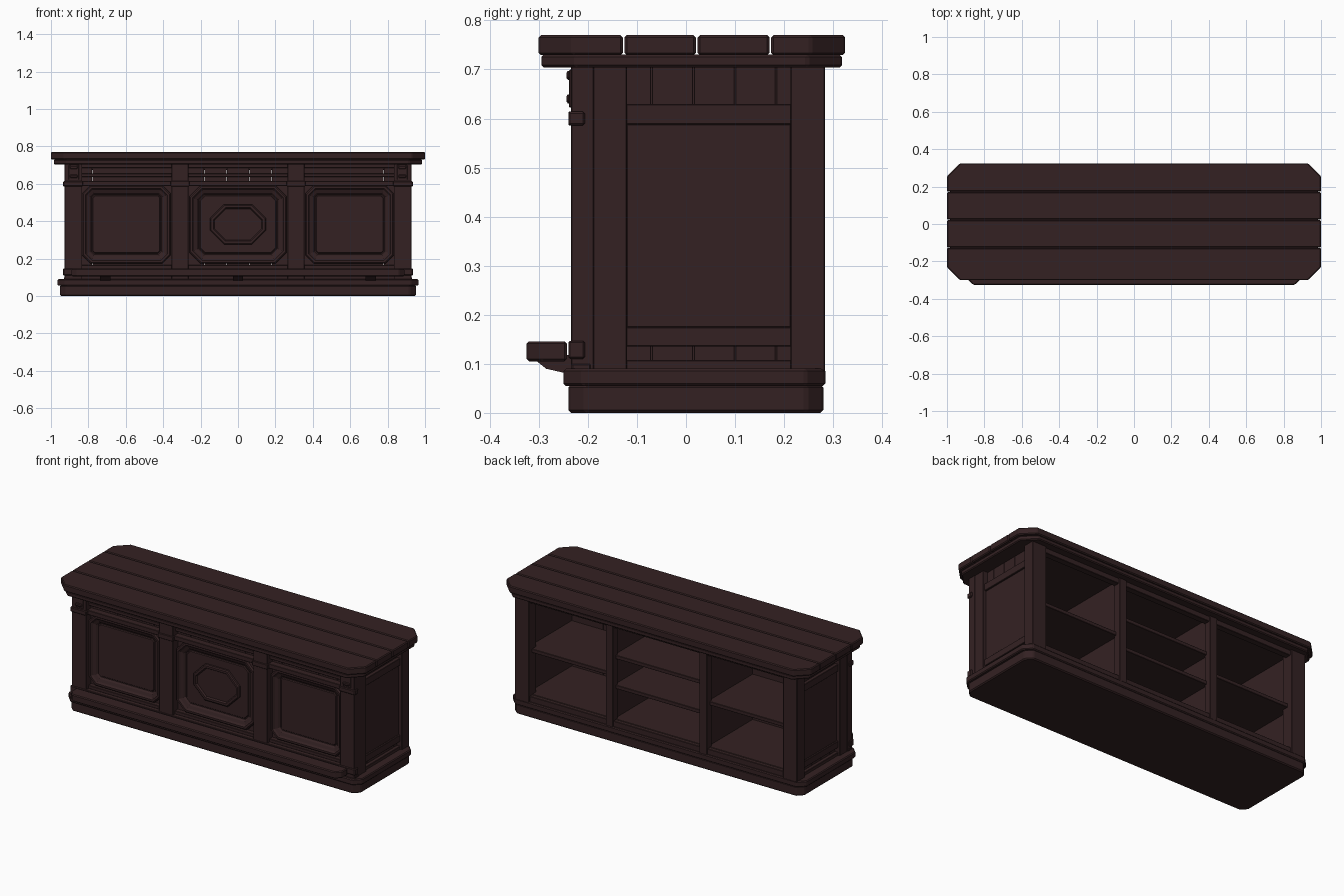
import bpy, bmesh

cube = bpy.data.objects.get("Cube")
if cube:
    bpy.data.objects.remove(cube, do_unlink=True)

wood = bpy.data.materials.new("dark_stained_wood")
wood.use_nodes = True
COLOUR = (0.034, 0.0155, 0.0165, 1)
wood.diffuse_color = COLOUR
wood.node_tree.nodes["Principled BSDF"].inputs["Base Color"].default_value = COLOUR


def finish(name, bm, bevel=0.0):
    bmesh.ops.recalc_face_normals(bm, faces=bm.faces)
    mesh = bpy.data.meshes.new(name)
    bm.to_mesh(mesh)
    bm.free()
    mesh.materials.append(wood)
    obj = bpy.data.objects.new(name, mesh)
    bpy.context.collection.objects.link(obj)
    if bevel:
        mod = obj.modifiers.new("worn_edges", 'BEVEL')
        mod.width = bevel
        mod.segments = 1
        mod.limit_method = 'ANGLE'
    return obj


def loft(name, loops, bevel=0.0):
    """Closed solid through a list of equal-length point loops."""
    bm = bmesh.new()
    rings = [[bm.verts.new(p) for p in loop] for loop in loops]
    for a, b in zip(rings, rings[1:]):
        for i in range(len(a)):
            j = (i + 1) % len(a)
            bm.faces.new((a[i], a[j], b[j], b[i]))
    bm.faces.new(rings[0])
    bm.faces.new(rings[-1])
    return finish(name, bm, bevel)


def box(name, x, y, z, bevel=0.002):
    flat = [(x[0], y[0]), (x[1], y[0]), (x[1], y[1]), (x[0], y[1])]
    return loft(name, [[(*p, h) for p in flat] for h in z], bevel)


def cut_slab(name, half, y, z, front=0.0, back=0.0, bevel=0.005):
    """Horizontal board with its front and/or back corners cut off."""
    pts = []
    for s, cut, yy, inward in ((-1, front, y[0], 1), (1, front, y[0], 1),
                               (1, back, y[1], -1), (-1, back, y[1], -1)):
        side, end = (s * half, yy + inward * cut), (s * (half - cut), yy)
        if not cut:
            pts.append(end)
        else:
            pts += [side, end] if s * inward < 0 else [end, side]
    return loft(name, [[(*p, h) for p in pts] for h in z], bevel)


def moulding(name, cx, cz, w, h, cut, profile):
    """Raised cut-corner panel facing the front; profile holds (inset, y)."""
    loops = []
    for inset, y in profile:
        a, b, c = w - inset, h - inset, cut - inset * 0.586
        pts = [(-a, c - b), (c - a, -b), (a - c, -b), (a, c - b),
               (a, b - c), (a - c, b), (c - a, b), (-a, b - c)]
        loops.append([(cx + px, y, cz + pz) for px, pz in pts])
    return loft(name, loops)


# Worktop planks on a thinner supporting board
plank_edges = (-0.302, -0.127, 0.022, 0.172, 0.326)
for i, (a, b) in enumerate(zip(plank_edges, plank_edges[1:])):
    cut_slab("worktop_plank", 1.0, (a + 0.0015, b - 0.0015), (0.729, 0.77),
             0.07 if i == 0 else 0, 0.07 if i == 3 else 0)
cut_slab("worktop_support", 0.985, (-0.295, 0.318), (0.704, 0.73), 0.07, 0.07)

# Stepped plinth with cut corners
cut_slab("plinth_lower", 0.952, (-0.24, 0.28), (0, 0.058), 0.035, 0.035, 0.006)
cut_slab("plinth_upper", 0.965, (-0.25, 0.284), (0.055, 0.09), 0.04, 0.04)

# Foot rail and its brackets
cut_slab("foot_rail", 0.89, (-0.325, -0.243), (0.105, 0.146), 0.03, 0, 0.005)
bracket = [(-0.305, 0.106), (-0.285, 0.09), (-0.25, 0.082), (-0.23, 0.08), (-0.23, 0.12)]
for x in (-0.71, 0, 0.71):
    loft("foot_rail_bracket", [[(x + dx, *p) for p in bracket] for dx in (-0.028, 0.028)])

# Front wall of upright planks
count, width = 15, 0.12
for i in range(count):
    x = (i - count / 2) * width
    box("front_wall_plank", (x + 0.001, x + width - 0.001), (-0.185, -0.168), (0.085, 0.706), 0)

# Front rails and mouldings
box("front_head_rail", (-0.9, 0.9), (-0.212, -0.18), (0.685, 0.706))
box("front_thin_rail", (-0.9, 0.9), (-0.208, -0.18), (0.636, 0.655))
box("front_upper_band", (-0.9, 0.9), (-0.222, -0.18), (0.588, 0.614))
box("front_lower_band", (-0.9, 0.9), (-0.236, -0.18), (0.112, 0.146))
box("front_foot_board", (-0.9, 0.9), (-0.222, -0.18), (0.085, 0.114))
box("front_sill", (-0.9, 0.9), (-0.212, -0.18), (0.145, 0.165))

# Moulded front panels, recessed inside a stepped frame
frame = ((0, -0.175), (0, -0.207), (0.007, -0.215), (0.018, -0.215), (0.026, -0.205),
         (0.042, -0.198), (0.05, -0.188), (0.055, -0.188), (0.059, -0.193))
for x, w, cut in ((-0.597, 0.237, 0.045), (0, 0.26, 0.06), (0.597, 0.237, 0.045)):
    moulding("front_panel", x, 0.383, w, 0.21, cut, frame)
moulding("centre_medallion", 0, 0.383, 0.15, 0.107, 0.075,
         ((0, -0.188), (0, -0.204), (0.006, -0.209), (0.018, -0.209), (0.024, -0.2),
          (0.03, -0.2)))

# Posts, collars and ends, mirrored left and right
for s in (-1, 1):
    def side(name, x, y, z, bevel=0.002):
        return box(name, sorted((s * x[0], s * x[1])), y, z, bevel)

    side("front_middle_post", (0.265, 0.355), (-0.234, -0.17), (0.085, 0.706))
    side("front_middle_collar", (0.26, 0.36), (-0.24, -0.2), (0.586, 0.614))
    side("front_corner_post", (0.833, 0.927), (-0.234, -0.188), (0.085, 0.706))
    side("front_corner_collar", (0.828, 0.935), (-0.24, -0.206), (0.586, 0.614), 0.004)
    side("front_corner_foot_collar", (0.828, 0.935), (-0.24, -0.206), (0.11, 0.147), 0.004)
    side("corner_foot_block", (0.835, 0.93), (-0.232, -0.195), (0.088, 0.1))
    # Corner ornament: thin plate with two studs
    side("ornament_plate", (0.85, 0.906), (-0.238, -0.23), (0.622, 0.7))
    for z in (0.64, 0.688):
        moulding("ornament_stud", s * 0.878, z, 0.022, 0.009, 0.006,
                 ((0, -0.235), (0, -0.241), (0.004, -0.244)))
    # End wall
    side("end_front_stile", (0.87, 0.925), (-0.19, -0.12), (0.085, 0.706))
    side("rear_corner_post", (0.835, 0.927), (0.213, 0.283), (0.085, 0.706))
    side("end_upper_rail", (0.88, 0.915), (-0.122, 0.216), (0.588, 0.63))
    side("end_lower_rail", (0.88, 0.915), (-0.122, 0.216), (0.135, 0.175))
    side("end_foot_rail", (0.88, 0.915), (-0.122, 0.216), (0.085, 0.108))
    side("end_panel", (0.885, 0.906), (-0.121, 0.214), (0.174, 0.589))
    edges = (-0.18, -0.07, 0.015, 0.1, 0.183, 0.25)
    for a, b in zip(edges, edges[1:]):
        side("end_wall_plank", (0.873, 0.895), (a + 0.001, b - 0.001), (0.085, 0.706), 0.001)
    side("end_lining", (0.867, 0.874), (-0.17, 0.25), (0.085, 0.706), 0)
    # Compartment divider, rear post and side shelf
    side("divider", (0.295, 0.32), (-0.17, 0.25), (0.085, 0.706))
    side("rear_middle_post", (0.284, 0.332), (0.235, 0.28), (0.085, 0.706))
    side("side_shelf", (0.318, 0.872), (-0.17, 0.25), (0.372, 0.394))

# Open back: centre shelves, floor and rails
for z in (0.305, 0.482):
    box("centre_shelf", (-0.297, 0.297), (-0.17, 0.25), (z, z + 0.022))
box("cabinet_floor", (-0.872, 0.872), (-0.17, 0.25), (0.085, 0.125))
box("rear_head_rail", (-0.84, 0.84), (0.235, 0.272), (0.675, 0.706))
box("rear_bottom_rail", (-0.84, 0.84), (0.24, 0.272), (0.085, 0.122))
